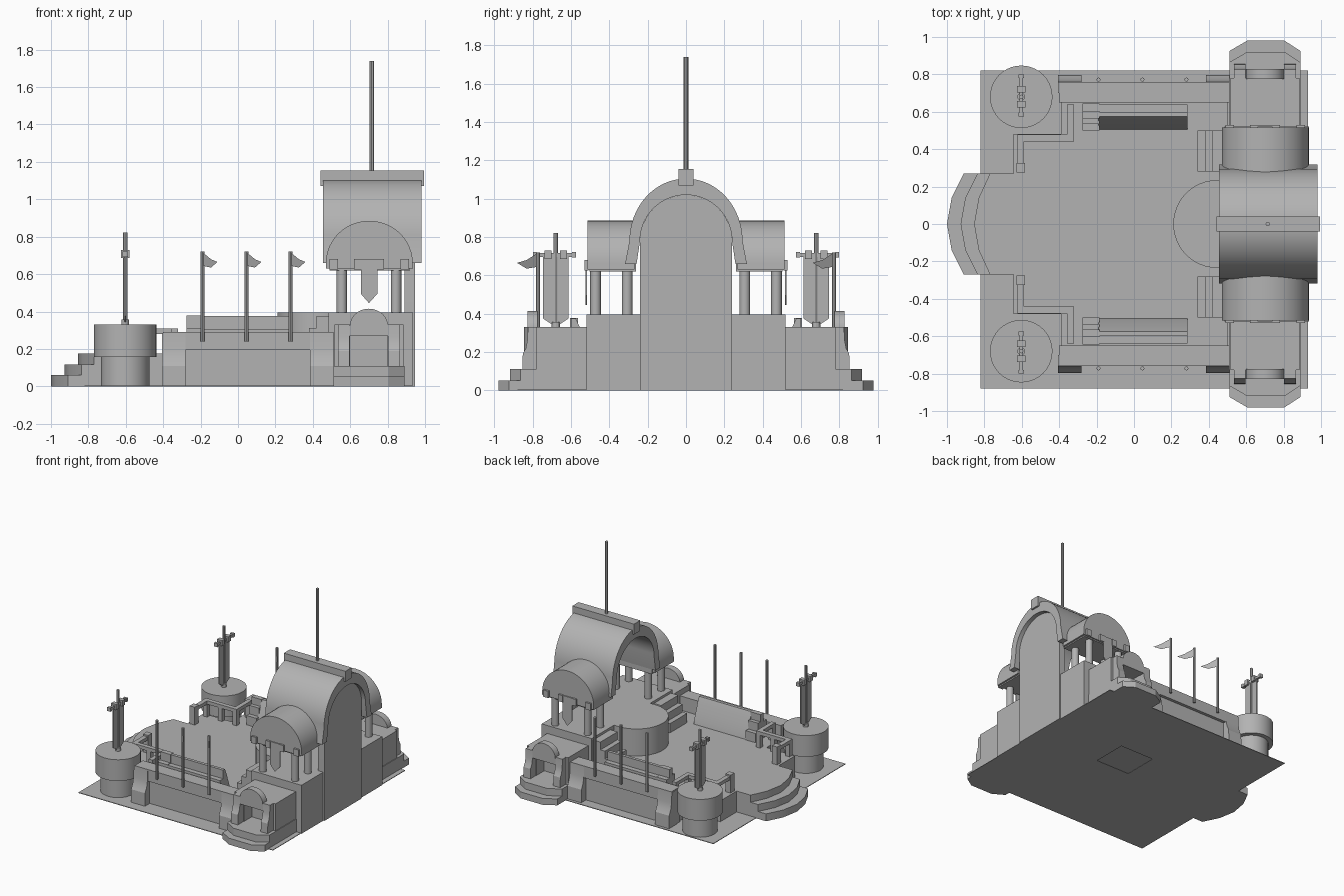
import bpy, bmesh, math
from mathutils import Vector

if "Cube" in bpy.data.objects:
    bpy.data.objects.remove(bpy.data.objects["Cube"])

stone = bpy.data.materials.new("grey_stone")
stone.diffuse_color = (0.45, 0.45, 0.45, 1)
stone.use_nodes = True
stone.node_tree.nodes["Principled BSDF"].inputs["Base Color"].default_value = stone.diffuse_color


def finish(bm, name):
    bmesh.ops.recalc_face_normals(bm, faces=bm.faces)
    me = bpy.data.meshes.new(name)
    bm.to_mesh(me)
    bm.free()
    me.materials.append(stone)
    ob = bpy.data.objects.new(name, me)
    bpy.context.collection.objects.link(ob)
    return ob


def prism(name, pts, axis, a, b, bottom=True):
    """Extrude a 2D outline along an axis from a to b."""
    def place(p, d):
        return {"x": (d, p[0], p[1]), "y": (p[0], d, p[1]), "z": (p[0], p[1], d)}[axis]
    bm = bmesh.new()
    lo = [bm.verts.new(place(p, a)) for p in pts]
    hi = [bm.verts.new(place(p, b)) for p in pts]
    n = len(pts)
    for i in range(n):
        bm.faces.new((lo[i], lo[(i + 1) % n], hi[(i + 1) % n], hi[i]))
    bm.faces.new(hi)
    if bottom:
        bm.faces.new(lo)
    return finish(bm, name)


def box(name, x0, x1, y0, y1, z0, z1):
    return prism(name, [(x0, y0), (x1, y0), (x1, y1), (x0, y1)], "z", z0, z1)


def cyl(name, x, y, r, z0, z1, n=32):
    pts = [(x + r * math.cos(2 * math.pi * i / n), y + r * math.sin(2 * math.pi * i / n))
           for i in range(n)]
    return prism(name, pts, "z", z0, z1)


def arc(cx, cz, rx, rz, n=24):
    return [(cx + rx * math.cos(math.pi * i / n), cz + rz * math.sin(math.pi * i / n))
            for i in range(n + 1)]


def sheet(name, pts):
    bm = bmesh.new()
    bm.faces.new([bm.verts.new(p) for p in pts])
    return finish(bm, name)


def mirrored(half):
    """Close a half outline across y = 0."""
    return half + [(x, -y) for x, y in reversed(half) if abs(y) > 1e-6]


# ground plate with a square opening
for x0, x1, y0, y1 in [(-.82, 0, -.88, .82), (.31, .93, -.88, .82),
                       (0, .31, -.88, -.07), (0, .31, .22, .82)]:
    box("ground_plate", x0, x1, y0, y1, 0, .005)

# courtyard floor and curved entrance steps
prism("courtyard_floor", mirrored([(-.855, 0), (-.83, .14), (-.77, .27), (-.645, .27),
      (-.645, .48), (-.39, .48), (-.39, .66), (.5, .66)]), "z", 0, .175, False)
for i, z in enumerate((.06, .117)):
    d = .073 * i
    prism("entrance_step", mirrored([(-1 + d, 0), (-.975 + d, .14), (-.91 + d, .27), (-.7, .27)]),
          "z", 0, z)

# main block, round dais and back panel under the great vault
box("main_block", .485, .935, -.52, .52, 0, .395)
cyl("round_dais", .445, 0, .235, .17, .395, 48)
prism("back_panel", [(-.24, 0), (.24, 0)] + arc(0, .78, .24, .24), "x", .89, .945)

# great vault shell with flared feet, ridge beam and mast
outer = [(.318, .66)] + arc(0, .78, .295, .325, 32) + [(-.318, .66)]
inner = [(-.258, .66)] + list(reversed(arc(0, .78, .24, .24, 32))) + [(.258, .66)]
prism("great_vault", outer + inner, "x", .455, .98)
box("ridge_beam", .44, .995, -.04, .04, 1.07, 1.155)
cyl("mast", .715, 0, .012, 1.15, 1.74, 8)

for s in (1, -1):
    def sbox(name, x0, x1, y0, y1, z0, z1):
        return box(name, x0, x1, s * y0, s * y1, z0, z1)

    def profile(name, pts, x0, x1):
        return prism(name, [(s * y, z) for y, z in pts], "x", x0, x1)

    # side porch: columns, slab, barrel roof, hanging banner
    for x in (.555, .845):
        for y in (.307, .472):
            cyl("porch_column", x, s * y, .028, .395, .63, 16)
    sbox("porch_slab", .49, .92, .26, .505, .62, .68)
    prism("porch_roof", [(.935, .63)] + arc(.702, .66, .232, .225) + [(.47, .63)]
          , "y", s * .27, s * .515)
    for x0, x1 in ((.49, .535), (.62, .66), (.74, .78), (.87, .915)):
        sbox("gable_block", x0, x1, .51, .53, .625, .68)
    prism("porch_banner", [(.657, .68), (.657, .495), (.70, .445), (.745, .495), (.745, .68)],
          "y", s * .518, s * .526)

    # stairs up to the porch
    for i in range(3):
        sbox("porch_stair", .34 + .04 * i, .49, .28, .50, .17, .25 + .063 * i)

    # gatehouse on a stepped plinth
    for z0, z1, d in ((0, .052, .06), (.052, .11, 0)):
        prism("gate_plinth", [(x, s * y) for x, y in
              ((.51, .5), (.51, .865 + d), (.605, .92 + d), (.805, .92 + d),
               (.89, .865 + d), (.89, .5))], "z", z0, z1)
    sbox("gate_body", .515, .885, .5, .68, .11, .33)
    sbox("gate_cheek", .515, .6, .68, .78, .11, .33)
    sbox("gate_cheek", .8, .885, .68, .78, .11, .33)
    sbox("gate_lintel", .6, .8, .68, .78, .27, .33)
    leg = [(.78, .11), (.78, .33), (.825, .33), (.828, .26), (.836, .22), (.852, .19), (.855, .11)]
    profile("gate_leg", leg, .535, .597)
    profile("gate_leg", leg, .803, .865)
    prism("gate_arch", [(.803, .27)] + arc(.70, .32, .103, .095, 16) + [(.597, .27)],
          "y", s * .775, s * .828)

    # side wall with recessed panel and flared buttresses
    sbox("wall_top", -.40, .51, .65, .76, .195, .29)
    sbox("wall_panel", -.40, .51, .65, .735, 0, .2)
    buttress = [(.70, 0), (.70, .285), (.76, .285), (.765, .2), (.775, .15), (.795, .11), (.797, 0)]
    profile("buttress", buttress, -.405, -.28)
    profile("buttress", buttress, .385, .51)

    # spectator stand with a stepped end
    stand = [(.64, .17), (.64, .305), (.60, .305), (.60, .375), (.575, .375), (.555, .33),
             (.535, .27), (.515, .215), (.505, .17)]
    profile("stand", stand, -.19, .285)
    steps = [(.645, .17), (.645, .31), (.605, .31), (.605, .378), (.565, .378), (.565, .32),
             (.535, .32), (.535, .25), (.50, .25), (.50, .17)]
    profile("stand_end", steps, -.275, -.185)

    # flag poles with slanted pennants
    for x in (-.19, .045, .28):
        y = s * .772
        cyl("flag_pole", x, y, .011, .24, .72, 8)
        sheet("pennant", [(x, y, .718), (x + .045, y - .06, .68), (x + .08, y - .11, .665),
                          (x + .045, y - .06, .635), (x, y, .645)])

    # corner turret with banner standard
    tx, ty = -.603, .68
    cyl("turret_base", tx, s * ty, .13, 0, .16, 40)
    cyl("turret_top", tx, s * ty, .167, .157, .33, 40)
    cyl("standard_collar", tx, s * ty, .021, .33, .357, 12)
    cyl("standard_pole", tx, s * ty, .012, .33, .822, 8)
    sbox("crossbar", tx - .01, tx + .01, .575, .80, .697, .717)
    for y in (.64, .72):
        sbox("crossbar_clamp", tx - .022, tx + .022, y - .018, y + .018, .685, .73)
    for y in (.585, .79):
        sbox("crossbar_end", tx - .014, tx + .014, y - .01, y + .01, .692, .722)
    profile("turret_banner", [(.613, .70), (.613, .375), (.68, .33), (.747, .375), (.747, .70)],
            tx - .004, tx + .004)

    # angled balustrade with posts
    rail = [(-.605, .30), (-.605, .46), (-.34, .46), (-.34, .62)]
    w = .018
    for (x0, y0), (x1, y1) in zip(rail, rail[1:]):
        sbox("rail", min(x0, x1) - w, max(x0, x1) + w, min(y0, y1) - w, max(y0, y1) + w, .28, .308)
    for x, y in rail[1:] + [(-.47, .46)]:
        sbox("rail_post", x - w, x + w, y - w, y + w, .17, .29)
    sbox("end_post", -.628, -.582, .275, .325, .17, .32)

# smooth rounded surfaces, keep hard edges
bpy.ops.object.select_all(action="SELECT")
bpy.context.view_layer.objects.active = bpy.context.selected_objects[0]
bpy.ops.object.shade_smooth_by_angle(angle=math.radians(25))
